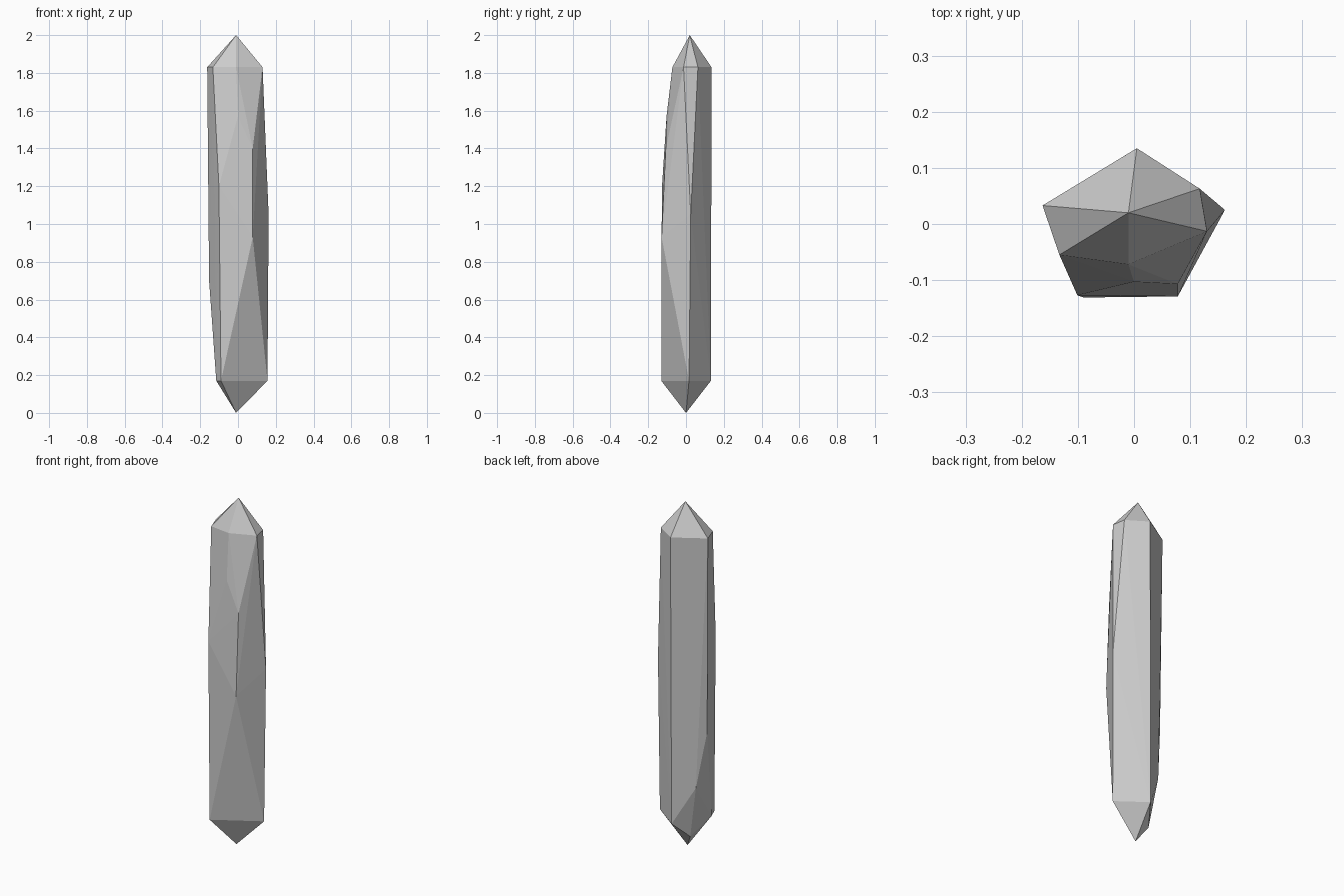
import bpy, bmesh

if "Cube" in bpy.data.objects:
    bpy.data.objects.remove(bpy.data.objects["Cube"])

# Facet corners of the crystal, grouped by height
tips = [(-0.01, 0.02, 2.0), (-0.01, 0.0, 0.0)]
shoulder = [(0.005, 0.135), (-0.163, 0.033), (-0.133, -0.055),
            (-0.01, -0.072), (0.13, -0.013), (0.117, 0.063)]
foot = [(0.0, 0.132), (0.156, 0.016), (-0.09, -0.131), (-0.115, -0.07)]
bevel_corners = [(0.0, -0.103, 1.57), (0.078, -0.107, 1.40),
                 (-0.101, -0.127, 1.20), (0.162, 0.025, 1.05),
                 (0.078, -0.129, 0.93), (-0.153, 0.025, 0.70),
                 (-0.108, 0.064, 0.38), (-0.059, 0.045, 0.08)]

points = tips + bevel_corners
points += [(x, y, 1.83) for x, y in shoulder]
points += [(x, y, 0.17) for x, y in foot]

# Crystal: a faceted convex solid spanning all the corners
bm = bmesh.new()
for p in points:
    bm.verts.new(p)
result = bmesh.ops.convex_hull(bm, input=bm.verts[:])
loose = [v for v in bm.verts if not v.link_faces]
bmesh.ops.delete(bm, geom=loose, context='VERTS')
bmesh.ops.recalc_face_normals(bm, faces=bm.faces[:])

mesh = bpy.data.meshes.new("crystal")
bm.to_mesh(mesh)
bm.free()
crystal = bpy.data.objects.new("crystal", mesh)
bpy.context.collection.objects.link(crystal)
